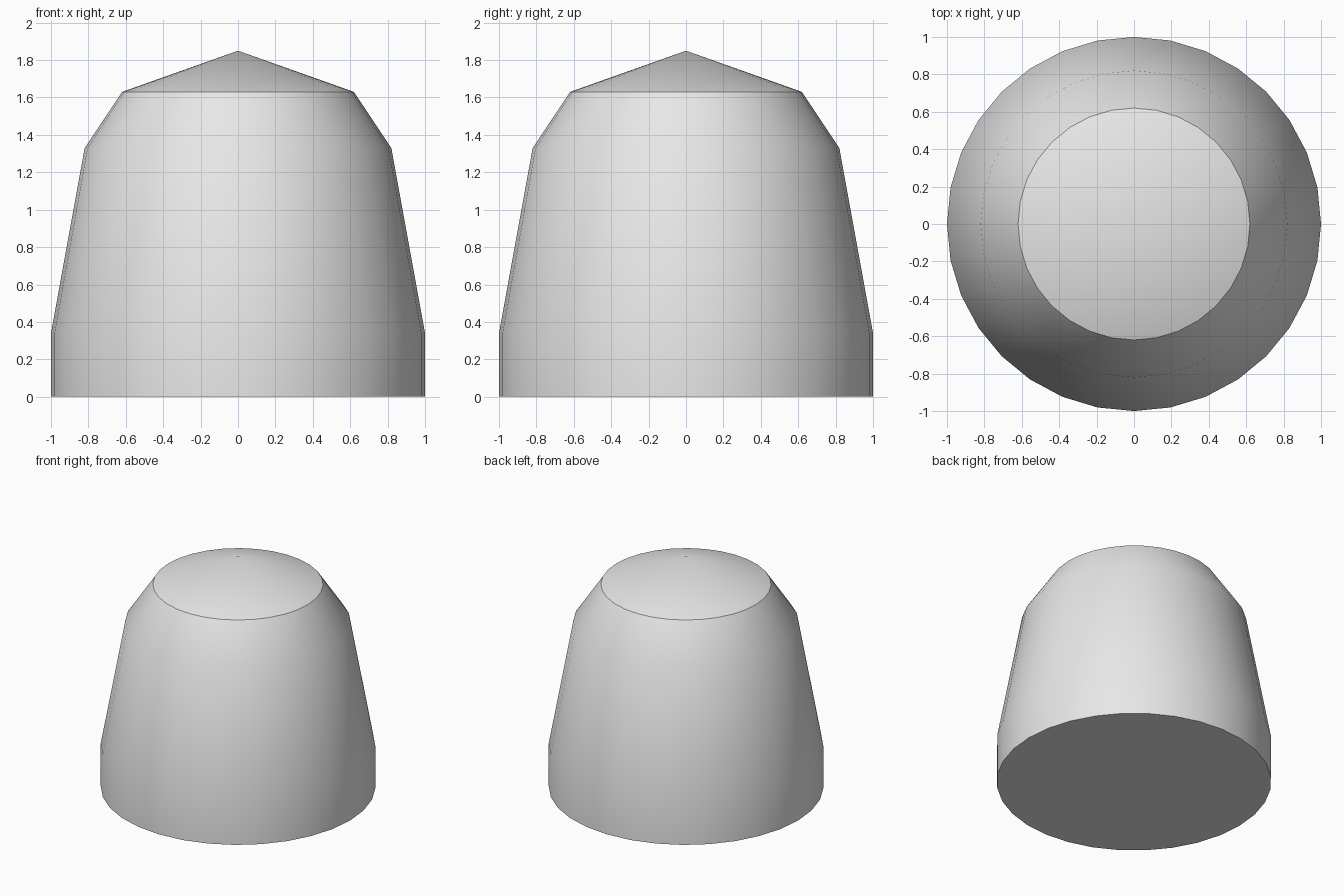
import bpy
import bmesh
from math import radians, sin, cos, tau

cube = bpy.data.objects.get("Cube")
if cube:
    bpy.data.objects.remove(cube, do_unlink=True)

SIDES = 32
# Outline of the body as (radius, height), from the base to the cap rim
PROFILE = [(1.0, 0.0), (1.0, 0.34), (0.82, 1.33), (0.62, 1.63)]
TIP_HEIGHT = 1.85

grey = bpy.data.materials.new("light_grey")
grey.use_nodes = True
colour = (0.8, 0.8, 0.8, 1.0)
grey.diffuse_color = colour
grey.node_tree.nodes["Principled BSDF"].inputs["Base Color"].default_value = colour

bm = bmesh.new()
rings = [[bm.verts.new((r * cos(tau * i / SIDES), r * sin(tau * i / SIDES), z))
          for i in range(SIDES)] for r, z in PROFILE]

# Tapered side walls
for low, high in zip(rings, rings[1:]):
    for i in range(SIDES):
        j = (i + 1) % SIDES
        bm.faces.new((low[i], low[j], high[j], high[i]))

# Shallow cone cap and flat base
tip = bm.verts.new((0, 0, TIP_HEIGHT))
for i in range(SIDES):
    bm.faces.new((rings[-1][i], rings[-1][(i + 1) % SIDES], tip))
bm.faces.new(rings[0][::-1])

mesh = bpy.data.meshes.new("tapered_body")
bm.to_mesh(mesh)
bm.free()
mesh.materials.append(grey)
body = bpy.data.objects.new("tapered_body", mesh)
bpy.context.collection.objects.link(body)

# Smooth walls with a crisp cap rim and base edge
bpy.ops.object.select_all(action="DESELECT")
body.select_set(True)
bpy.context.view_layer.objects.active = body
bpy.ops.object.shade_smooth_by_angle(angle=radians(30))
